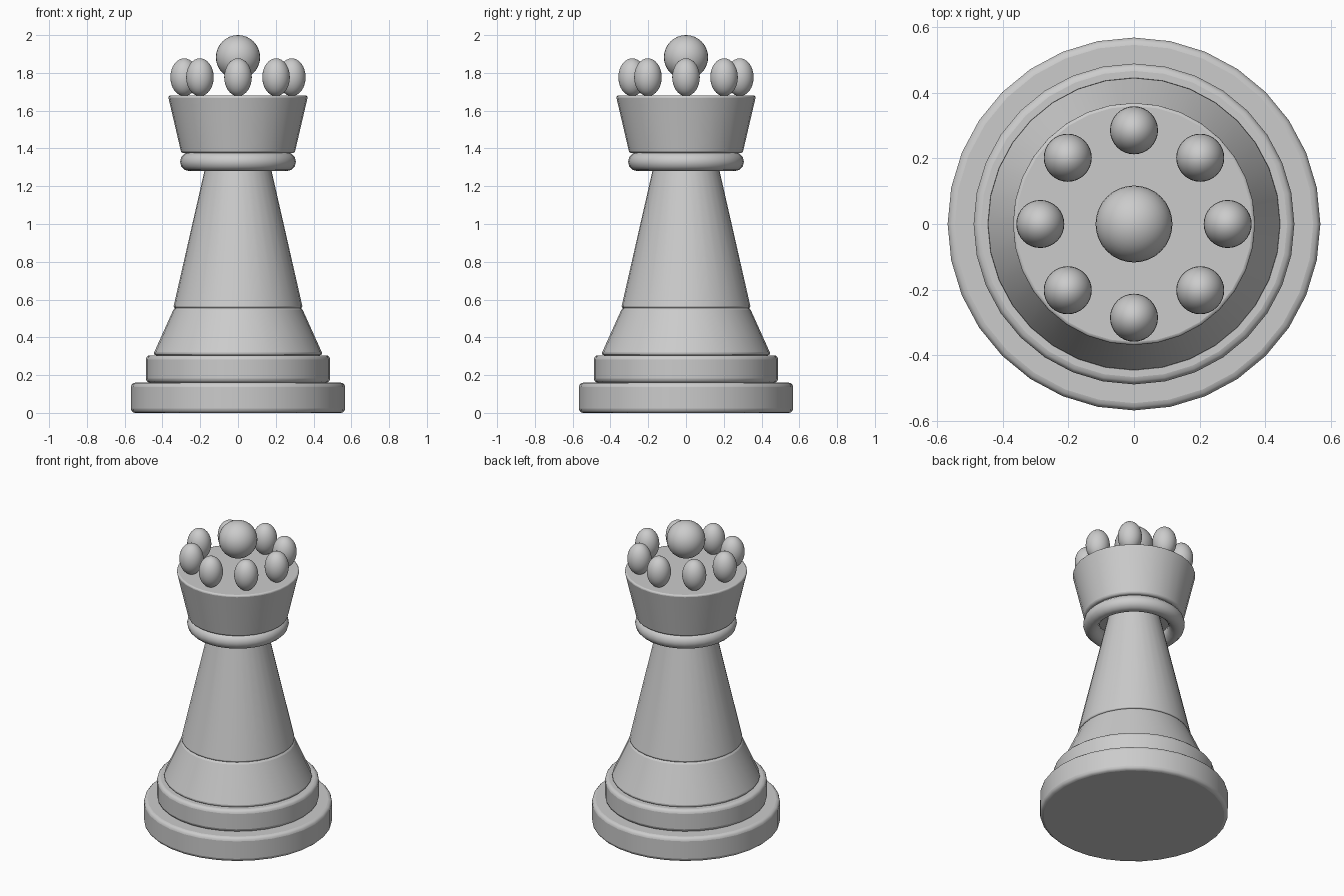
import bpy
from math import cos, sin, radians, pi

if "Cube" in bpy.data.objects:
    bpy.data.objects.remove(bpy.data.objects["Cube"])

SIDES = 32


def smooth(obj, name):
    obj.name = name
    bpy.ops.object.shade_smooth_by_angle(angle=radians(40))


def tier(name, z0, z1, r0, r1, bevel):
    """Round tapered block with softened rims."""
    bpy.ops.mesh.primitive_cone_add(vertices=SIDES, radius1=r0, radius2=r1,
                                    depth=z1 - z0, location=(0, 0, (z0 + z1) / 2),
                                    rotation=(0, 0, 0))
    obj = bpy.context.object
    mod = obj.modifiers.new("soft_rims", 'BEVEL')
    mod.width = bevel
    mod.segments = 3
    mod.limit_method = 'ANGLE'
    mod.angle_limit = radians(40)
    smooth(obj, name)


def ball(name, x, y, z, r, h):
    """Ellipsoid with radius r and half height h."""
    bpy.ops.mesh.primitive_uv_sphere_add(segments=32, ring_count=16, radius=1,
                                         location=(x, y, z))
    obj = bpy.context.object
    obj.scale = (r, r, h)
    bpy.ops.object.transform_apply(location=False, rotation=False, scale=True)
    smooth(obj, name)


# Stepped base
tier("base_disc", 0.0, 0.16, 0.567, 0.567, 0.022)
tier("base_step", 0.16, 0.305, 0.488, 0.488, 0.022)
tier("base_slope", 0.305, 0.56, 0.451, 0.336, 0.018)

# Tapered stem
tier("stem", 0.555, 1.385, 0.343, 0.154, 0.012)

# Collar ring standing clear of the stem
bpy.ops.mesh.primitive_torus_add(major_segments=SIDES, minor_segments=12,
                                 major_radius=0.257, minor_radius=0.05,
                                 location=(0, 0, 1.33))
smooth(bpy.context.object, "collar_ring")

# Flared crown
tier("crown_cup", 1.375, 1.68, 0.30, 0.371, 0.012)

# Ring of crown beads and the centre ball
for i in range(8):
    a = i * pi / 4
    ball(f"crown_bead_{i + 1}", 0.285 * cos(a), 0.285 * sin(a), 1.777, 0.073, 0.1)
ball("top_ball", 0, 0, 1.883, 0.117, 0.117)
